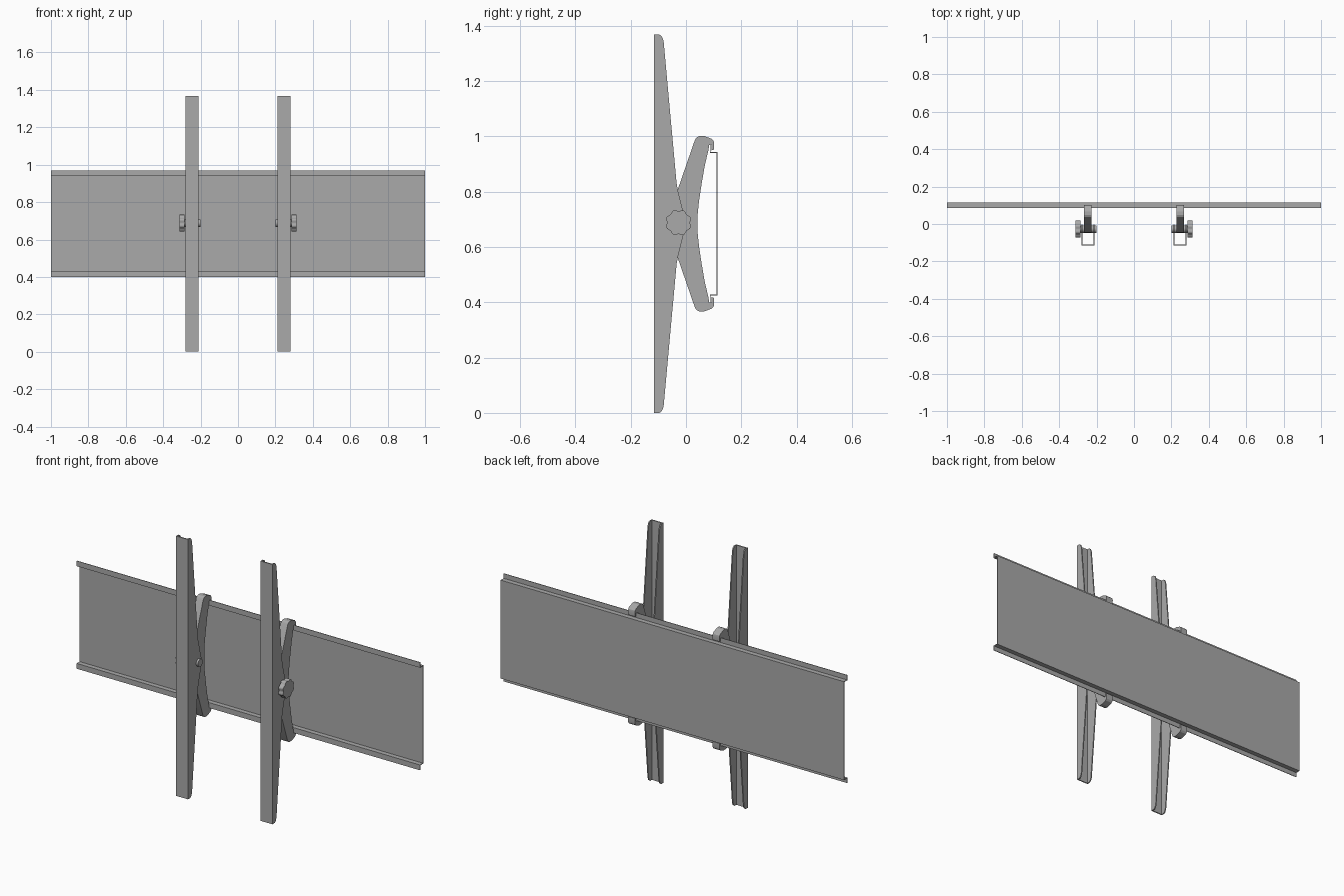
import bpy, bmesh, math

if "Cube" in bpy.data.objects:
    bpy.data.objects.remove(bpy.data.objects["Cube"], do_unlink=True)

MID = 0.684  # height of the symmetry plane

grey = bpy.data.materials.new("plain grey")
grey.use_nodes = True
colour = (0.4, 0.4, 0.4, 1)
grey.diffuse_color = colour
grey.node_tree.nodes["Principled BSDF"].inputs["Base Color"].default_value = colour


def add_prism(bm, outline, x0, x1):
    """Extrude a (y, z) outline along x."""
    face = bm.faces.new([bm.verts.new((x0, y, z)) for y, z in outline])
    moved = bmesh.ops.extrude_face_region(bm, geom=[face])["geom"]
    verts = [v for v in moved if isinstance(v, bmesh.types.BMVert)]
    bmesh.ops.translate(bm, vec=(x1 - x0, 0, 0), verts=verts)
    bm.faces.new([v for v in face.verts]) if not face.is_valid else None


def build(name, prisms, mirrored=True, smooth=None):
    bm = bmesh.new()
    for outline, x0, x1 in prisms:
        add_prism(bm, outline, x0, x1)
    bmesh.ops.recalc_face_normals(bm, faces=bm.faces)
    mesh = bpy.data.meshes.new(name)
    bm.to_mesh(mesh)
    bm.free()
    mesh.materials.append(grey)
    obj = bpy.data.objects.new(name, mesh)
    bpy.context.collection.objects.link(obj)
    if mirrored:
        obj.modifiers.new("mirror", "MIRROR").use_axis[0] = True
    if smooth:
        bpy.ops.object.select_all(action="DESELECT")
        obj.select_set(True)
        bpy.context.view_layer.objects.active = obj
        bpy.ops.object.shade_smooth_by_angle(angle=math.radians(smooth))
    return obj


def reflect(half):
    """Complete an upper half outline with its lower copy."""
    return half + [(y, 2 * MID - z) for y, z in reversed(half)]


def circle(radius, count, wave=0.0, lobes=8, y=-0.027):
    pts = []
    for i in range(count):
        a = math.tau * i / count
        r = radius + wave * math.sin(lobes * a + math.pi / 2 + math.pi)
        pts.append((y + r * math.cos(a), MID + 0.004 + r * math.sin(a)))
    return pts


# Upright arms: front web and two tapered flanges
TOP = 2 * MID
flange = reflect([(-0.115, TOP), (-0.096, TOP), (-0.087, TOP - 0.007),
                  (-0.081, TOP - 0.023), (-0.034, 0.83), (-0.03, 0.807),
                  (-0.012, 0.735), (-0.004, 0.705)])
web = reflect([(-0.115, TOP), (-0.109, TOP)])
build("upright_arms", [(flange, 0.211, 0.217), (flange, 0.275, 0.281),
                       (web, 0.217, 0.275)])

# Hooked clamps gripping the panel lips
clamp = reflect([(-0.045, 0.763), (-0.03, 0.807), (0.0325, 0.988), (0.038, 0.996),
                 (0.049, 1.001), (0.066, 1.001), (0.093, 0.991), (0.1, 0.983),
                 (0.102, 0.974), (0.101, 0.952), (0.092, 0.949), (0.092, 0.968),
                 (0.084, 0.968), (0.081, 0.95), (0.067, 0.89), (0.056, 0.825),
                 (0.047, 0.765), (0.042, 0.717)])
build("hooked_clamps", [(clamp, 0.226, 0.266)], smooth=20)

# Scalloped knobs and their bolts
build("knobs", [(circle(0.0445, 64, 0.003), 0.286, 0.313)], smooth=30)
build("bolts", [(circle(0.02, 24), 0.2, 0.29)], smooth=30)

# Thin panel with stepped lips along both long edges
panel = reflect([(0.086, 0.968), (0.089, 0.968), (0.089, 0.943),
                 (0.114, 0.943)])
inner = [(0.111, TOP - 0.94), (0.111, 0.94), (0.086, 0.94)]
outline = [(0.086, TOP - 0.94)] + inner + panel
build("panel", [(outline, -1, 1)], mirrored=False)
